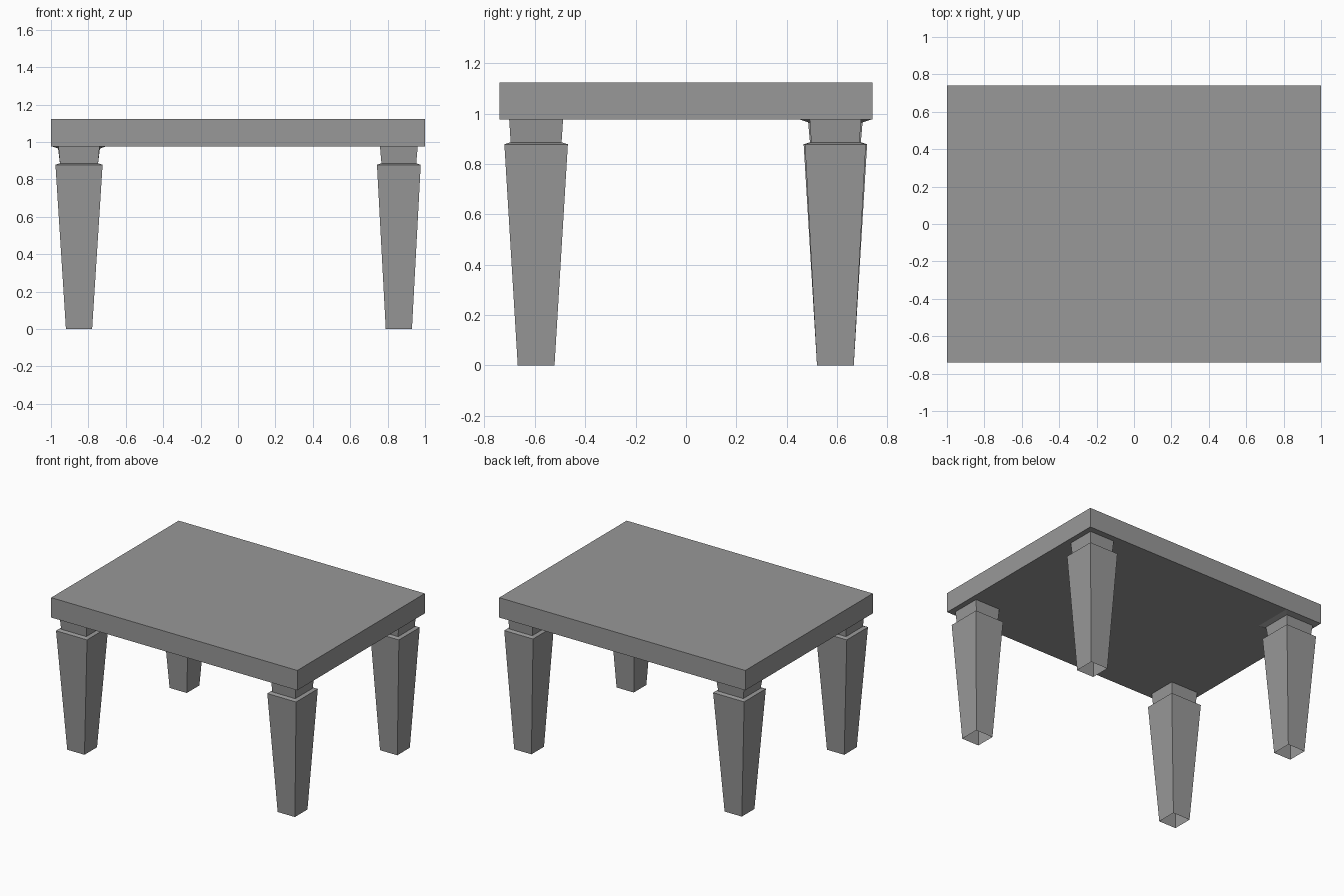
import bpy
import bmesh

if "Cube" in bpy.data.objects:
    bpy.data.objects.remove(bpy.data.objects["Cube"])

UNDERSIDE, TOP = 0.977, 1.123

# One dark grey for the whole table
grey = bpy.data.materials.new("dark_grey")
grey.diffuse_color = (0.315, 0.315, 0.315, 1.0)
grey.use_nodes = True
grey.node_tree.nodes["Principled BSDF"].inputs["Base Color"].default_value = grey.diffuse_color


def make_object(name, bm):
    mesh = bpy.data.meshes.new(name)
    bm.to_mesh(mesh)
    bm.free()
    mesh.materials.append(grey)
    obj = bpy.data.objects.new(name, mesh)
    bpy.context.collection.objects.link(obj)
    return obj


def loft(name, cx, cy, rings, cap_bottom=False, cap_top=False):
    """Stack rectangles (half_x, half_y, z) and join them with flat sides."""
    bm = bmesh.new()
    loops = []
    for hx, hy, z in rings:
        corners = ((-1, -1), (1, -1), (1, 1), (-1, 1))
        loops.append([bm.verts.new((cx + sx * hx, cy + sy * hy, z)) for sx, sy in corners])
    for low, high in zip(loops, loops[1:]):
        for i in range(4):
            j = (i + 1) % 4
            bm.faces.new((low[i], low[j], high[j], high[i]))
    if cap_bottom:
        bm.faces.new(loops[0][::-1])
    if cap_top:
        bm.faces.new(loops[-1])
    return make_object(name, bm)


# Thick slab top
loft("table_top", 0, 0, [(1.0, 0.74, UNDERSIDE), (1.0, 0.74, TOP)], True, True)

# Tapered hollow legs, open at the foot, each with a narrow neck above a ledge
legs = {
    "front_left_leg": (-0.85, -0.595, 0.126, 0.123),
    "front_right_leg": (0.86, -0.595, 0.117, 0.126),
    "back_left_leg": (-0.85, 0.593, 0.126, 0.126),
    "back_right_leg": (0.86, 0.593, 0.117, 0.121),
}
for name, (cx, cy, hx, hy) in legs.items():
    rings = [
        (0.07, 0.073, 0.0),
        (hx, hy, 0.878),
        (hx - 0.024, hy - 0.025, 0.886),
    ]
    if name == "back_left_leg":
        # this neck flares out where it meets the slab
        rings += [(hx - 0.014, hy - 0.018, 0.965), (0.147, 0.144, UNDERSIDE)]
    else:
        rings.append((hx - 0.016, hy - 0.019, UNDERSIDE))
    loft(name, cx, cy, rings)
